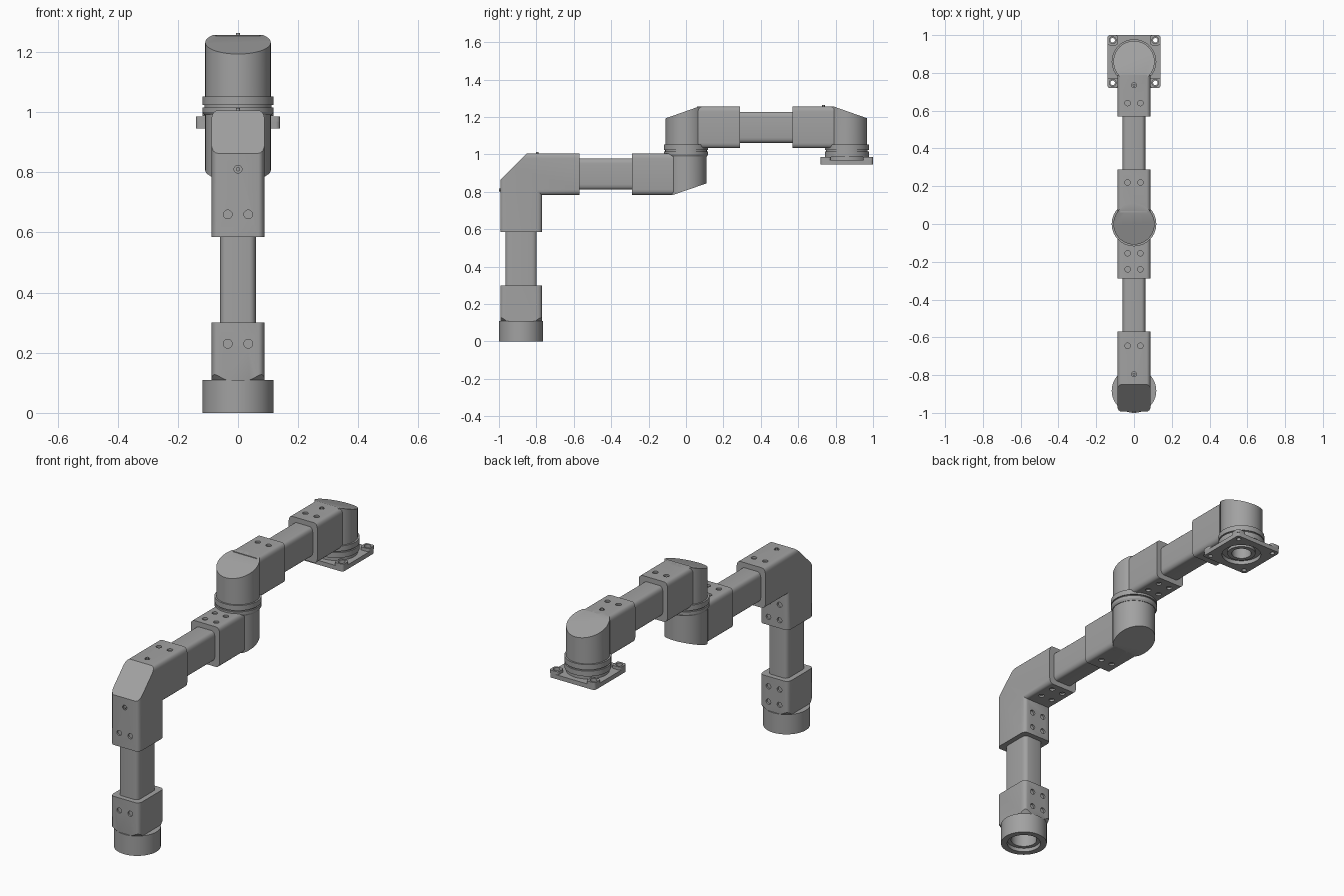
import bpy, bmesh, math
from mathutils import Vector, Matrix

if "Cube" in bpy.data.objects:
    bpy.data.objects.remove(bpy.data.objects["Cube"], do_unlink=True)

grey = bpy.data.materials.new("machine_grey")
grey.use_nodes = True
GREY = (0.36, 0.36, 0.36, 1)
grey.diffuse_color = GREY
grey.node_tree.nodes["Principled BSDF"].inputs["Base Color"].default_value = GREY

parts = []
BASE_Y, MID_Y, WRIST_Y = -0.882, 0.0, 0.86      # vertical axes
LOW_Z, HIGH_Z = 0.895, 1.145                    # horizontal link heights
SLEEVE = (0.088, 0.111)                         # half width, half depth
TUBE = (0.06, 0.083)
HEAD_R, COLLAR_R = 0.109, 0.118
UP, BACK, MITRE = (0, 1), (-1, 0), (-1, 1)      # section directions in (y, z)


def finish(name, bm, keep=True):
    bmesh.ops.recalc_face_normals(bm, faces=bm.faces)
    mesh = bpy.data.meshes.new(name)
    bm.to_mesh(mesh)
    bm.free()
    mesh.materials.append(grey)
    ob = bpy.data.objects.new(name, mesh)
    bpy.context.collection.objects.link(ob)
    if keep:
        parts.append(ob)
    return ob


def section(hw, hd, rx=0.02, ro=0.028, steps=4):
    """Rectangle with rounded corners."""
    pts = []
    for q, (sx, so) in enumerate(((1, 1), (-1, 1), (-1, -1), (1, -1))):
        for i in range(steps + 1):
            a = math.pi / 2 * (q + i / steps)
            pts.append((sx * (hw - rx) + rx * math.cos(a), so * (hd - ro) + ro * math.sin(a)))
    return pts


def loft(name, size, stations):
    """Skin a section along stations of (y, z, direction)."""
    bm = bmesh.new()
    rings = [[bm.verts.new((x, y + o * d[0], z + o * d[1])) for x, o in section(*size)]
             for y, z, d in stations]
    for a, b in zip(rings, rings[1:]):
        for i in range(len(a)):
            j = (i + 1) % len(a)
            bm.faces.new((a[i], a[j], b[j], b[i]))
    bm.faces.new(rings[0])
    bm.faces.new(rings[-1])
    return finish(name, bm)


def lathe(name, profile, y, keep=True):
    """Turn an (r, z) profile about a vertical axis."""
    bm = bmesh.new()
    vs = [bm.verts.new((r, y, z)) for r, z in profile]
    es = [bm.edges.new(p) for p in zip(vs, vs[1:])]
    bmesh.ops.spin(bm, geom=vs + es, cent=(0, y, 0), axis=(0, 0, 1),
                   angle=math.tau, steps=64, use_duplicate=False)
    bmesh.ops.remove_doubles(bm, verts=bm.verts, dist=1e-5)
    return finish(name, bm, keep)


def slice_off(ob, a, b, outside):
    """Cut by the slanted plane through (y, z) points a and b, dropping the outside point's side."""
    n = Vector((0, b[1] - a[1], a[0] - b[0])).normalized()
    co = Vector((0, *a))
    if n.dot(Vector((0, *outside)) - co) < 0:
        n = -n
    bm = bmesh.new()
    bm.from_mesh(ob.data)
    cut = bmesh.ops.bisect_plane(bm, geom=bm.verts[:] + bm.edges[:] + bm.faces[:],
                                 plane_co=co, plane_no=n, clear_outer=True)
    edges = [g for g in cut["geom_cut"] if isinstance(g, bmesh.types.BMEdge)]
    bmesh.ops.contextual_create(bm, geom=edges)
    bmesh.ops.recalc_face_normals(bm, faces=bm.faces)
    bm.to_mesh(ob.data)
    bm.free()


def boolean(ob, cutter, operation="DIFFERENCE"):
    cutter.hide_render = True
    mod = ob.modifiers.new("cut", "BOOLEAN")
    mod.operation, mod.object, mod.solver = operation, cutter, "EXACT"
    bpy.context.view_layer.update()
    mesh = bpy.data.meshes.new_from_object(ob.evaluated_get(bpy.context.evaluated_depsgraph_get()))
    ob.modifiers.clear()
    ob.data = mesh
    bpy.data.objects.remove(cutter, do_unlink=True)


def rods(name, centres, axis, r, length, keep=False):
    bm = bmesh.new()
    turn = Matrix.Rotation(math.pi / 2, 4, "X") if axis == "Y" else Matrix()
    for c in centres:
        bmesh.ops.create_cone(bm, cap_ends=True, segments=20, radius1=r, radius2=r,
                              depth=length, matrix=Matrix.Translation(c) @ turn)
    return finish(name, bm, keep)


def bolt_holes(ob, axis, face, rows):
    """Pairs of shallow bolt recesses on a flat face."""
    pts = [(s * 0.034, face, t) if axis == "Y" else (s * 0.034, t, face)
           for t in rows for s in (-1, 1)]
    boolean(ob, rods("bolt_cutter", pts, axis, 0.0145, 0.02))


def pin(ob, name, axis, at):
    """Small recessed screw on the centre line."""
    boolean(ob, rods("pin_cutter", [at], axis, 0.013, 0.02))
    rods(name, [at], axis, 0.007, 0.014, True)


def box(name, c, half, bevel):
    bm = bmesh.new()
    bmesh.ops.create_cube(bm, size=2, matrix=Matrix.Translation(c) @ Matrix.Diagonal((*half, 1)))
    edges = [e for e in bm.edges if abs(e.verts[0].co.z - e.verts[1].co.z) > 1e-4]
    bmesh.ops.bevel(bm, geom=edges, offset=bevel, segments=4, profile=0.5, affect="EDGES")
    return finish(name, bm)


D = SLEEVE[1]

# Base with stepped bore
lathe("base_ring", [(0, 0.09), (0.066, 0.09), (0.066, 0.02), (0.086, 0.02), (0.086, 0),
                    (COLLAR_R, 0), (COLLAR_R, 0.11), (0, 0.11)], BASE_Y)

# Base sleeve, its lower corners turned down to meet the ring
base_sleeve = loft("base_sleeve", SLEEVE, [(BASE_Y, 0.1, BACK), (BASE_Y, 0.3, BACK)])
cone = lathe("corner_cone", [(0, 0.05), (COLLAR_R - 0.01, 0.05), (COLLAR_R, 0.11),
                             (0.32, 0.35), (0, 0.35)], BASE_Y, False)
boolean(base_sleeve, cone, "INTERSECT")
bolt_holes(base_sleeve, "Y", BASE_Y - D, [0.23])
bolt_holes(base_sleeve, "Y", BASE_Y + D, [0.16, 0.245])

# Tubes
loft("upright_tube", TUBE, [(BASE_Y, 0.28, BACK), (BASE_Y, 0.61, BACK)])
loft("lower_arm_tube", TUBE, [(-0.6, LOW_Z, UP), (-0.26, LOW_Z, UP)])
loft("upper_arm_tube", TUBE, [(0.26, HIGH_Z, UP), (0.6, HIGH_Z, UP)])

# Mitred elbow with its outer corner cut away
elbow = loft("elbow", SLEEVE, [(BASE_Y, 0.585, BACK), (BASE_Y, LOW_Z, MITRE), (-0.57, LOW_Z, UP)])
slice_off(elbow, (BASE_Y - D, 0.863), (-0.85, LOW_Z + D), (-1, 1.01))
bolt_holes(elbow, "Y", BASE_Y - D, [0.66])
bolt_holes(elbow, "Y", BASE_Y + D, [0.63, 0.715])
bolt_holes(elbow, "Z", LOW_Z + D, [-0.645])
bolt_holes(elbow, "Z", LOW_Z - D, [-0.7, -0.615])
pin(elbow, "elbow_front_screw", "Y", (0, BASE_Y - D, 0.81))
pin(elbow, "elbow_top_screw", "Z", (0, -0.795, LOW_Z + D))


def head(name, y, z0, z1, a, b, outside):
    ob = lathe(name, [(0, z0), (HEAD_R, z0), (HEAD_R, z1), (0, z1)], y)
    slice_off(ob, a, b, outside)


# Middle joint: lower head, double collar, upper head
low, high = LOW_Z - D, HIGH_Z + D
head("lower_joint_head", MID_Y, low, 1.01, (-0.068, low), (HEAD_R, 0.845), (0.2, 0.7))
head("upper_joint_head", MID_Y, 1.03, high, (0.07, high), (-HEAD_R, 1.193), (-0.2, 1.4))
lathe("joint_collar", [(0, 0.99), (0.112, 0.99), (COLLAR_R, 1.0), (COLLAR_R, 1.016),
                       (0.111, 1.016), (0.111, 1.023), (COLLAR_R, 1.023),
                       (COLLAR_R, 1.052), (0, 1.052)], MID_Y)

lower_sleeve = loft("lower_joint_sleeve", SLEEVE, [(-0.288, LOW_Z, UP), (-0.068, LOW_Z, UP)])
bolt_holes(lower_sleeve, "Z", LOW_Z + D, [-0.24, -0.155])
bolt_holes(lower_sleeve, "Z", low, [-0.22])

upper_sleeve = loft("upper_joint_sleeve", SLEEVE, [(0.06, HIGH_Z, UP), (0.288, HIGH_Z, UP)])
bolt_holes(upper_sleeve, "Z", high, [0.22])
bolt_holes(upper_sleeve, "Z", HIGH_Z - D, [0.155, 0.24])

# Wrist
wrist_sleeve = loft("wrist_sleeve", SLEEVE, [(0.57, HIGH_Z, UP), (0.79, HIGH_Z, UP)])
bolt_holes(wrist_sleeve, "Z", high, [0.64])
bolt_holes(wrist_sleeve, "Z", HIGH_Z - D, [0.62, 0.705])
pin(wrist_sleeve, "wrist_screw", "Z", (0, 0.735, high))
head("wrist_head", WRIST_Y, 1.03, high, (0.79, high), (WRIST_Y + HEAD_R, 1.193), (1.1, 1.4))
lathe("wrist_collar", [(0, 1.02), (0.05, 1.02), (0.05, 0.952), (0.072, 0.952), (0.072, 0.966),
                       (0.11, 0.966), (0.11, 0.987), (COLLAR_R, 0.987), (COLLAR_R, 1.016),
                       (0.111, 1.016), (0.111, 1.023), (COLLAR_R, 1.023),
                       (COLLAR_R, 1.052), (0, 1.052)], WRIST_Y)

# Mounting flange with drilled corner bosses
plate = box("flange_plate", (0, WRIST_Y, 0.957), (0.14, 0.14, 0.012), 0.015)
boolean(plate, lathe("bore", [(0, 0.9), (0.1, 0.9), (0.1, 1), (0, 1)], WRIST_Y, False))
corners = [(sx * 0.113, WRIST_Y + sy * 0.113) for sx in (-1, 1) for sy in (-1, 1)]
boolean(plate, rods("bolt_cutter", [(*c, 0.957) for c in corners], "Z", 0.012, 0.1))
for x, y in corners:
    boss = box("flange_boss", (x, y, 0.977), (0.027, 0.027, 0.009), 0.012)
    boolean(boss, rods("bolt_cutter", [(x, y, 0.977)], "Z", 0.018, 0.1))

# Smooth the round surfaces, keep the edges
bpy.ops.object.select_all(action="DESELECT")
for ob in parts:
    ob.select_set(True)
bpy.context.view_layer.objects.active = parts[0]
bpy.ops.object.shade_smooth_by_angle(angle=math.radians(30))
